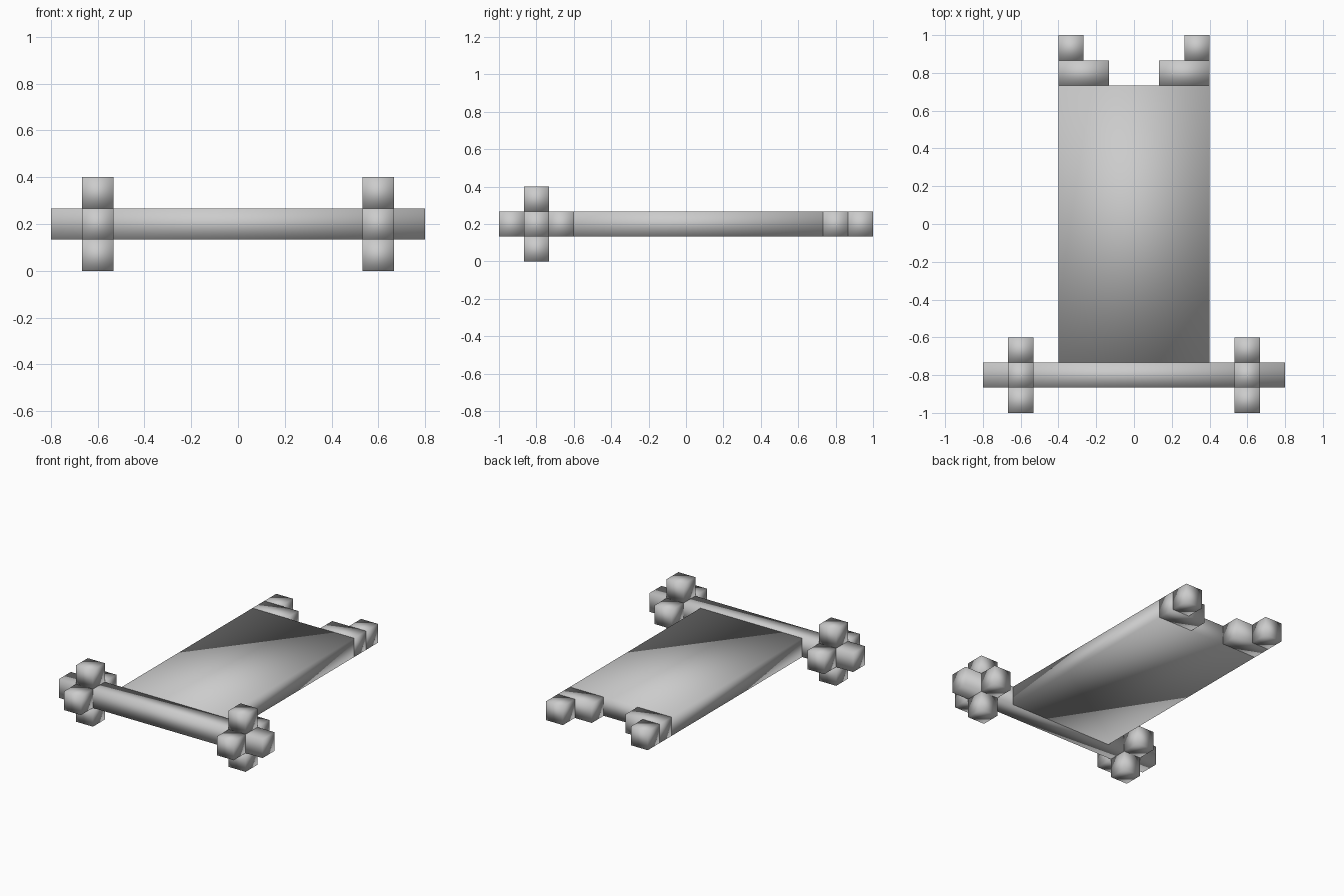
import bpy, bmesh
from mathutils import Vector

if "Cube" in bpy.data.objects:
    bpy.data.objects.remove(bpy.data.objects["Cube"])

U = 2 / 15  # the model sits on a grid of 15 cells along its length


def box(name, lo, hi):
    """Smooth-shaded box between two corners given in grid cells."""
    lo, hi = Vector(lo) * U, Vector(hi) * U
    bm = bmesh.new()
    bmesh.ops.create_cube(bm, size=1)
    for v in bm.verts:
        v.co = (lo + hi) / 2 + Vector(a * b for a, b in zip(v.co, hi - lo))
    for f in bm.faces:
        f.smooth = True
    mesh = bpy.data.meshes.new(name)
    bm.to_mesh(mesh)
    bm.free()
    ob = bpy.data.objects.new(name, mesh)
    bpy.context.collection.objects.link(ob)
    return ob


def mirrored_box(name, lo, hi):
    """Box on the right (+x) and its twin on the left."""
    box(name + "_right", lo, hi)
    box(name + "_left", (-hi[0], lo[1], lo[2]), (-lo[0], hi[1], hi[2]))


# Flat deck and the axle across its front
box("deck", (-3, -5.5, 1), (3, 5.5, 2))
box("axle", (-6, -6.5, 1), (6, -5.5, 2))

# Wheels: four blocks around the axle on each side
for label, dy, dz in (("front", -1, 0), ("back", 1, 0), ("top", 0, 1), ("bottom", 0, -1)):
    mirrored_box("wheel_block_" + label,
                 (4, -6.5 + dy, 1 + dz), (5, -5.5 + dy, 2 + dz))

# Stepped prongs at the back of the deck
mirrored_box("prong_base", (1, 5.5, 1), (3, 6.5, 2))
mirrored_box("prong_tip", (2, 6.5, 1), (3, 7.5, 2))
